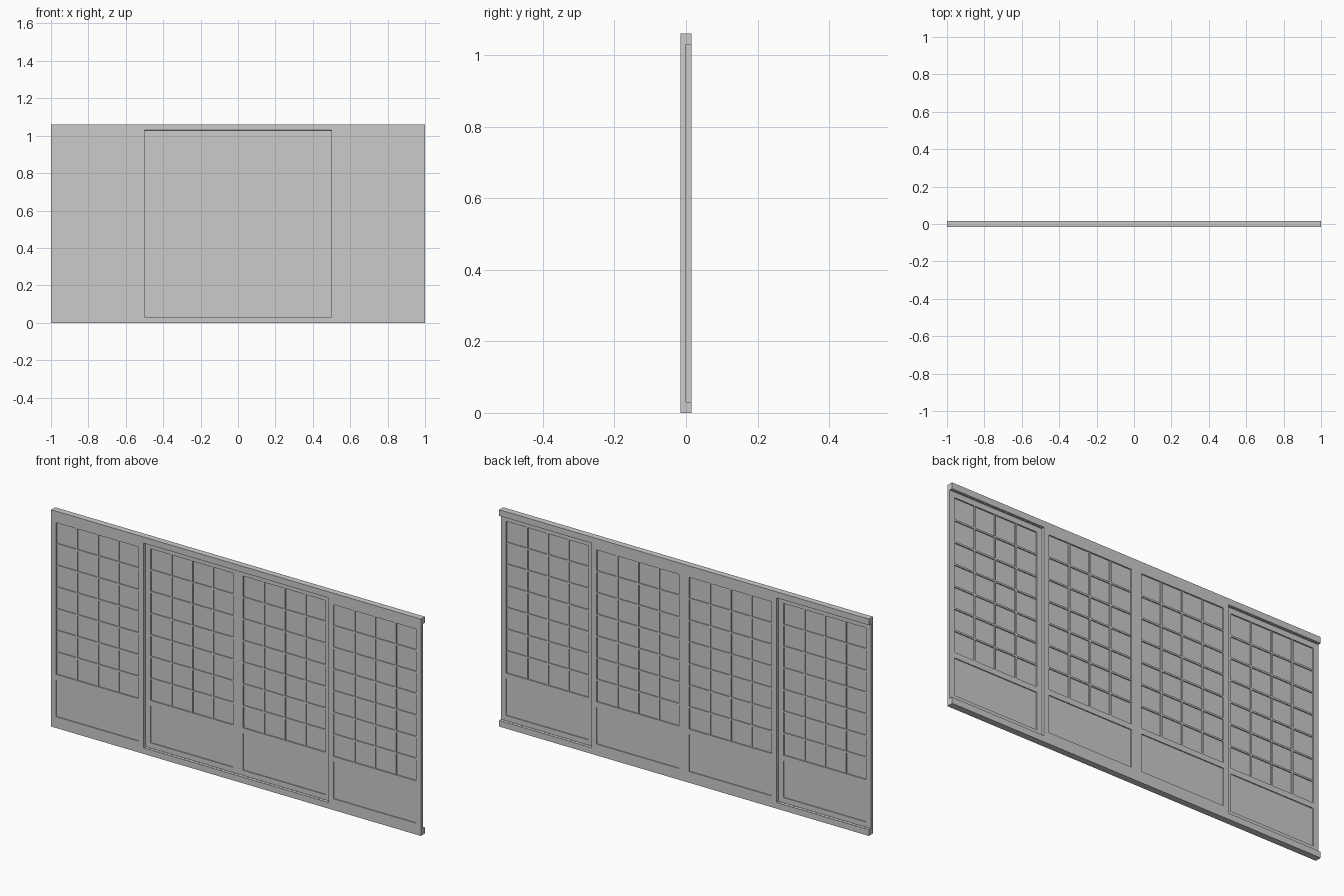
import bpy, bmesh
from math import pi
from mathutils import Matrix, Vector

if "Cube" in bpy.data.objects:
    bpy.data.objects.remove(bpy.data.objects["Cube"])

W, H, D = 2.0, 1.06, 0.031      # overall size
RAIL = 0.03                     # height of the top and bottom rails
DOOR_W, DOOR_T = 0.5, D / 2
FRAME = 0.027                   # stile and rail width of a door
LAT_LOW, LAT_TOP = 0.262, 1.004 # lattice opening
LOW_LOW, LOW_TOP = 0.055, 0.235 # lower panel opening


def add_box(bm, x0, x1, y0, y1, z0, z1):
    size = Vector((x1 - x0, y1 - y0, z1 - z0))
    mid = Vector(((x0 + x1) / 2, (y0 + y1) / 2, (z0 + z1) / 2))
    bmesh.ops.create_cube(bm, size=1, matrix=Matrix.Translation(mid) @ Matrix.Diagonal((*size, 1)))


def finish(bm, name, location=(0, 0, 0)):
    mesh = bpy.data.meshes.new(name)
    bm.to_mesh(mesh)
    bm.free()
    obj = bpy.data.objects.new(name, mesh)
    obj.location = location
    bpy.context.collection.objects.link(obj)
    return obj


def part(name, boxes, location=(0, 0, 0)):
    bm = bmesh.new()
    for b in boxes:
        add_box(bm, *b)
    return finish(bm, name, location)


# Top and bottom rails
part("bottom_rail", [(-W / 2, W / 2, -D / 2, D / 2, 0, RAIL)])
part("top_rail", [(-W / 2, W / 2, -D / 2, D / 2, H - RAIL, H)])

# Round guide runners, two along each rail
for level, z in (("bottom", 0.026), ("top", H - 0.026)):
    for side, y in (("front", -DOOR_T / 2), ("back", DOOR_T / 2)):
        bm = bmesh.new()
        bmesh.ops.create_cone(bm, cap_ends=True, segments=8, radius1=0.005, radius2=0.005,
                              depth=W, matrix=Matrix.Rotation(pi / 2, 4, 'Y'))
        finish(bm, f"{level}_{side}_runner", (0, y, z))


def door(name, x, y):
    h, t = DOOR_W / 2, DOOR_T / 2
    inner = h - FRAME
    loc = (x, y, 0)
    # Frame: two stiles and three cross rails
    boxes = [(-h, -inner, -t, t, RAIL, H - RAIL), (inner, h, -t, t, RAIL, H - RAIL)]
    for z0, z1 in ((RAIL, LOW_LOW), (LOW_TOP, LAT_LOW), (LAT_TOP, H - RAIL)):
        boxes.append((-inner, inner, -t, t, z0, z1))
    part(name + "_frame", boxes, loc)
    # Lattice bars, 4 columns by 7 rows
    b, d = 0.004, 0.0062
    bars = []
    for i in range(1, 4):
        cx = -inner + 2 * inner * i / 4
        bars.append((cx - b, cx + b, -d, d, LAT_LOW, LAT_TOP))
    for i in range(1, 7):
        cz = LAT_LOW + (LAT_TOP - LAT_LOW) * i / 7
        bars.append((-inner, inner, -d, d, cz - b, cz + b))
    part(name + "_lattice", bars, loc)
    # Paper sheet and solid lower panel
    part(name + "_paper", [(-inner, inner, -0.0015, 0.0015, LAT_LOW, LAT_TOP)], loc)
    part(name + "_lower_panel", [(-inner, inner, -0.003, 0.003, LOW_LOW, LOW_TOP)], loc)


# Outer doors run in the front track, inner doors in the back track
for i in range(4):
    door(f"door_{i + 1}", -0.75 + i * DOOR_W, DOOR_T / 2 * (-1 if i in (0, 3) else 1))
